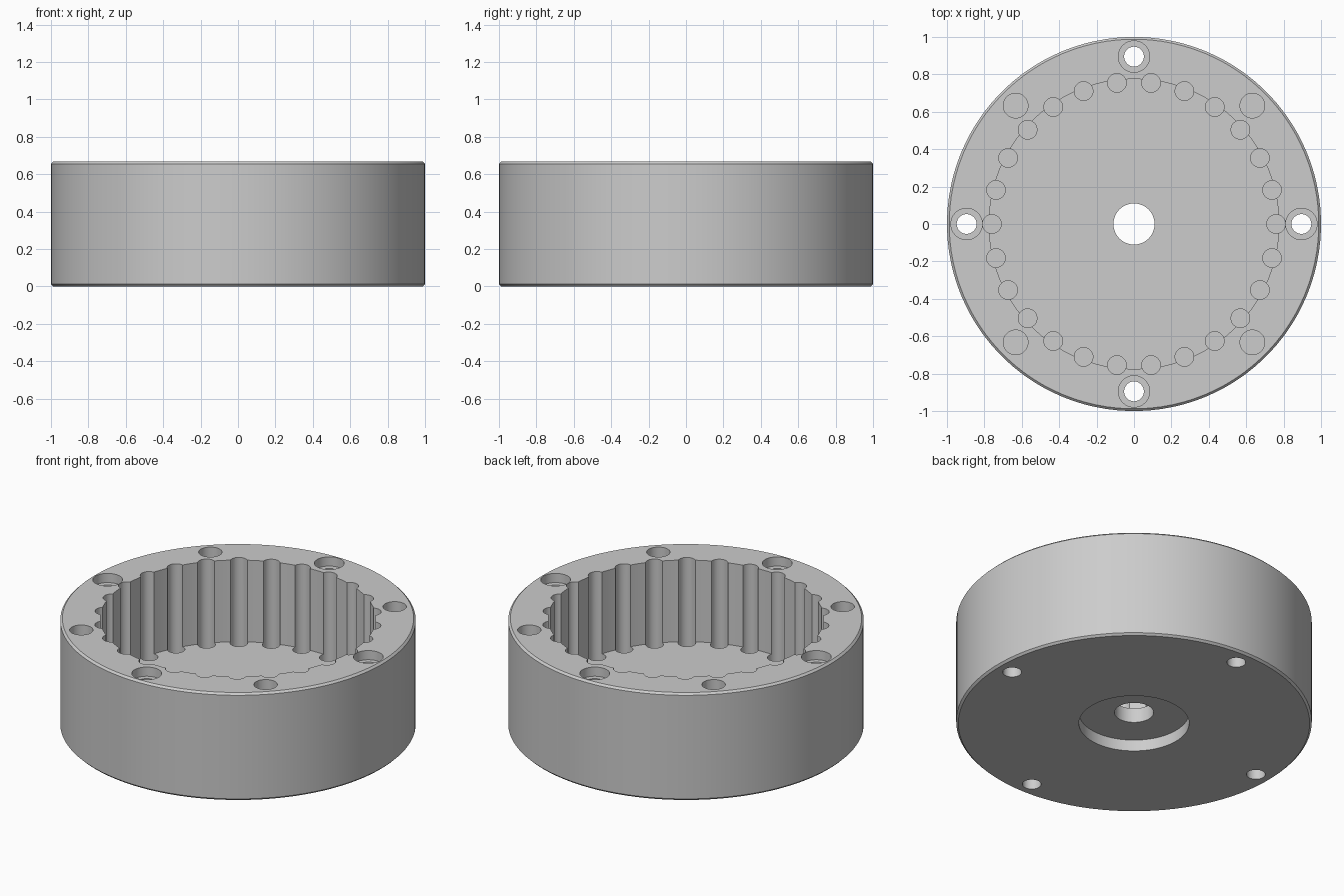
import bpy
import bmesh
from math import cos, sin, tau, radians

cube = bpy.data.objects.get("Cube")
if cube:
    bpy.data.objects.remove(cube, do_unlink=True)

HEIGHT = 0.667
FLOOR = 0.16       # top of the cavity floor
CAVITY_R = 0.775
BOLT_R = 0.895     # pitch radius of the holes in the rim
PIN_R = 0.76       # pitch radius of the pin grooves
PINS = 26
OVER = HEIGHT + 0.1


def revolve(bm, profile, segs, centre=(0, 0), ring=False):
    """Turn an upward (r, z) profile about z; a ring closes on itself, others get caps."""
    cx, cy = centre
    angles = [tau * (i + 0.5) / segs for i in range(segs)]
    loops = [[bm.verts.new((cx + r * cos(a), cy + r * sin(a), z)) for a in angles]
             for r, z in profile]
    pairs = list(zip(loops, loops[1:]))
    if ring:
        pairs.append((loops[-1], loops[0]))
    else:
        bm.faces.new(reversed(loops[0]))
        bm.faces.new(loops[-1])
    for a, b in pairs:
        for i in range(segs):
            j = (i + 1) % segs
            bm.faces.new((a[i], a[j], b[j], b[i]))


def make_object(name, bm):
    mesh = bpy.data.meshes.new(name)
    bm.to_mesh(mesh)
    bm.free()
    obj = bpy.data.objects.new(name, mesh)
    bpy.context.collection.objects.link(obj)
    return obj


def polar(radius, angle):
    return radius * cos(angle), radius * sin(angle)


# Housing: chamfered drum with cavity, shaft hole and bearing recess underneath
c = 0.012
bm = bmesh.new()
revolve(bm, [(0.31, 0), (1 - c, 0), (1, c), (1, HEIGHT - c), (1 - c, HEIGHT),
             (CAVITY_R, HEIGHT), (CAVITY_R, FLOOR), (0.11, FLOOR),
             (0.11, 0.07), (0.31, 0.07)], 104, ring=True)
housing = make_object("ring_gear_housing", bm)

# Pin grooves, sunk a little into the floor
bm = bmesh.new()
for k in range(PINS):
    revolve(bm, [(0.05, FLOOR - 0.06), (0.05, OVER)], 32, polar(PIN_R, tau * k / PINS))
grooves = make_object("groove_cutter", bm)

# Counterbored bolt holes and blind dowel holes in the rim
bm = bmesh.new()
seat = HEIGHT - 0.057
for k in range(4):
    revolve(bm, [(0.053, -0.1), (0.053, seat), (0.084, seat), (0.084, OVER)],
            40, polar(BOLT_R, tau * k / 4))
    revolve(bm, [(0.066, HEIGHT - 0.3), (0.066, OVER)],
            40, polar(BOLT_R, tau * (k + 0.5) / 4))
holes = make_object("hole_cutter", bm)

# Cut, then keep only the finished housing
bpy.ops.object.select_all(action='DESELECT')
bpy.context.view_layer.objects.active = housing
housing.select_set(True)
for cutter in (grooves, holes):
    cutter.hide_render = True
    boolean = housing.modifiers.new("cut", 'BOOLEAN')
    boolean.operation = 'DIFFERENCE'
    boolean.solver = 'EXACT'
    boolean.object = cutter
    bpy.ops.object.modifier_apply(modifier=boolean.name)
    bpy.data.objects.remove(cutter, do_unlink=True)

# Plain grey material
grey = bpy.data.materials.new("machined_grey")
grey.use_nodes = True
colour = (0.604, 0.604, 0.604, 1)
grey.diffuse_color = colour
grey.node_tree.nodes["Principled BSDF"].inputs["Base Color"].default_value = colour
housing.data.materials.clear()
housing.data.materials.append(grey)

bpy.ops.object.shade_smooth_by_angle(angle=radians(30))
